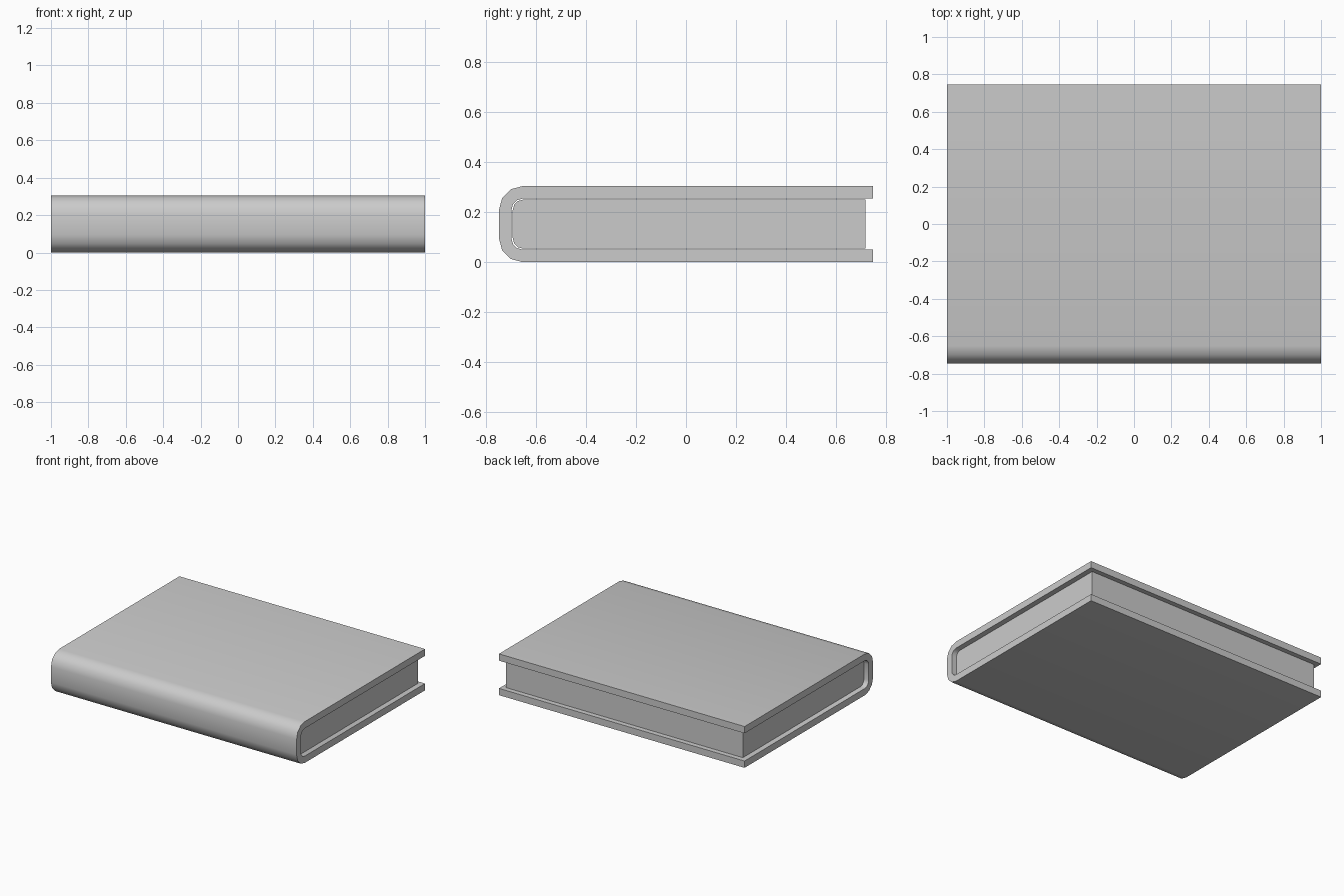
import bpy, bmesh
from math import sin, cos, pi, radians

if "Cube" in bpy.data.objects:
    bpy.data.objects.remove(bpy.data.objects["Cube"])

SEG = 3  # sides per rounded spine corner


def spine_path(y_back, y_spine, z0, z1, r):
    """Open U-shaped (y, z) path: top fore edge, round the spine, bottom fore edge."""
    arc = [(y_spine + r - r * sin(a), r * (1 - cos(a)))
           for a in (i * pi / 2 / SEG for i in range(SEG + 1))]
    top = [(y, z1 - d) for y, d in arc]
    bottom = [(y, z0 + d) for y, d in reversed(arc)]
    return [(y_back, z1)] + top + bottom + [(y_back, z0)]


def extrude_x(name, outline, half):
    """Extrude a closed (y, z) outline between x = -half and x = half."""
    bm = bmesh.new()
    face = bm.faces.new([bm.verts.new((-half, y, z)) for y, z in outline])
    new = bmesh.ops.extrude_face_region(bm, geom=[face])["geom"]
    bmesh.ops.translate(bm, vec=(2 * half, 0, 0),
                        verts=[v for v in new if isinstance(v, bmesh.types.BMVert)])
    bmesh.ops.recalc_face_normals(bm, faces=bm.faces)
    # split concave end caps cleanly
    bmesh.ops.triangulate(bm, faces=[f for f in bm.faces if len(f.verts) > 4])
    mesh = bpy.data.meshes.new(name)
    bm.to_mesh(mesh)
    bm.free()
    obj = bpy.data.objects.new(name, mesh)
    bpy.context.collection.objects.link(obj)
    bpy.ops.object.select_all(action='DESELECT')
    obj.select_set(True)
    bpy.context.view_layer.objects.active = obj
    bpy.ops.object.shade_smooth_by_angle(angle=radians(40))
    return obj


# Wrap-around cover with rounded spine
outer = spine_path(0.747, -0.747, 0.0, 0.304, 0.095)
inner = spine_path(0.747, -0.697, 0.05, 0.254, 0.045)
extrude_x("cover", outer + inner[::-1], 1.0)

# Page block, set in from the cover edges
extrude_x("pages", spine_path(0.717, -0.692, 0.054, 0.25, 0.042), 0.965)
